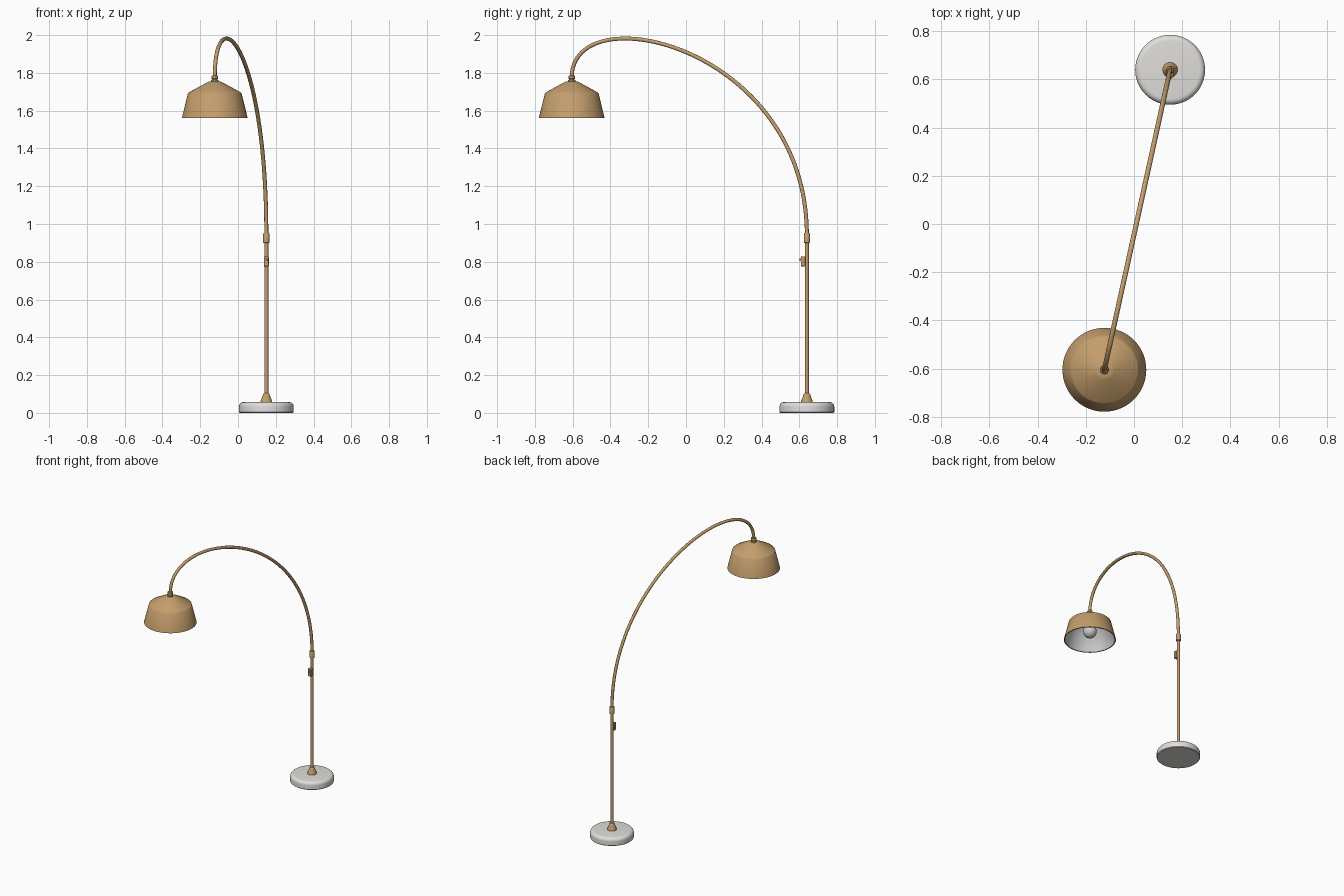
import bpy, math
from mathutils import Vector

if "Cube" in bpy.data.objects:
    bpy.data.objects.remove(bpy.data.objects["Cube"])

FOOT = Vector((0.15, 0.64, 0))
HEAD = Vector((-0.123, -0.605, 0))


def material(name, rgb):
    m = bpy.data.materials.new(name)
    m.diffuse_color = (*rgb, 1)
    m.use_nodes = True
    m.node_tree.nodes["Principled BSDF"].inputs["Base Color"].default_value = m.diffuse_color
    return m


brass = material("brass", (0.55, 0.34, 0.15))
stone = material("stone", (0.75, 0.73, 0.70))
white = material("white", (0.75, 0.75, 0.75))


def finish(ob, mat, angle=35):
    ob.data.materials.append(mat)
    bpy.ops.object.select_all(action='DESELECT')
    ob.select_set(True)
    bpy.context.view_layer.objects.active = ob
    bpy.ops.object.shade_smooth_by_angle(angle=math.radians(angle))
    return ob


def lathe(name, profile, at, mat, n=64, angle=35):
    """Revolve (radius, z) points around a vertical axis; r = 0 makes a pole."""
    verts, faces, rings = [], [], []
    for r, z in profile:
        k = 1 if r == 0 else n
        rings.append([len(verts) + i for i in range(k)])
        verts += [(r * math.cos(2 * math.pi * i / n), r * math.sin(2 * math.pi * i / n), z)
                  for i in range(k)]
    for a, b in zip(rings, rings[1:]):
        for i in range(n):
            j = (i + 1) % n
            f = [a[i % len(a)], a[j % len(a)], b[j % len(b)], b[i % len(b)]]
            faces.append(list(dict.fromkeys(f)))
    me = bpy.data.meshes.new(name)
    me.from_pydata(verts, [], faces)
    ob = bpy.data.objects.new(name, me)
    ob.location = at
    bpy.context.collection.objects.link(ob)
    return finish(ob, mat, angle)


def box(name, at, size, rot, mat, bevel):
    bpy.ops.mesh.primitive_cube_add(size=1, location=at, rotation=(0, 0, rot))
    ob = bpy.context.object
    ob.name = name
    ob.scale = size
    bpy.ops.object.transform_apply(location=False, rotation=False, scale=True)
    b = ob.modifiers.new("bevel", 'BEVEL')
    b.width, b.segments = bevel, 2
    return finish(ob, mat)


# Round weighted base with softened upper edge
edge = [(0.121 + 0.024 * math.cos(math.radians(a)), 0.033 + 0.024 * math.sin(math.radians(a)))
        for a in range(0, 91, 15)]
lathe("base", [(0, 0), (0.141, 0), (0.145, 0.004)] + edge + [(0, 0.057)], FOOT, stone)

# Flared foot, straight pole and joint collar
lathe("pole_foot", [(0, 0.056), (0.031, 0.056), (0.031, 0.062), (0.027, 0.07), (0.02, 0.09),
                    (0.016, 0.101), (0.012, 0.104), (0, 0.104)], FOOT, brass, 32)
lathe("pole", [(0, 0.06), (0.0105, 0.06), (0.0105, 0.95), (0, 0.95)], FOOT, brass, 24)
lathe("collar", [(0, 0.9), (0.014, 0.9), (0.0165, 0.903), (0.0165, 0.948), (0.014, 0.952),
                 (0, 0.952)], FOOT, brass, 32)

# Switch box on the front of the pole
box("switch_box", FOOT + Vector((0, -0.02, 0.802)), (0.026, 0.024, 0.054), 0, brass, 0.003)
box("switch_button", FOOT + Vector((0, -0.034, 0.81)), (0.01, 0.01, 0.014), 0, brass, 0.002)

# Curved arm
cu = bpy.data.curves.new("arm", 'CURVE')
cu.dimensions = '3D'
cu.bevel_depth, cu.bevel_resolution, cu.resolution_u = 0.0105, 4, 64
cu.use_fill_caps = True
sp = cu.splines.new('BEZIER')
sp.bezier_points.add(1)
for p, base, z, z_left, z_right in ((sp.bezier_points[0], FOOT, 0.94, 0.5, 1.945),
                                    (sp.bezier_points[1], HEAD, 1.775, 2.222, 1.5)):
    p.handle_left_type = p.handle_right_type = 'FREE'
    p.co = base + Vector((0, 0, z))
    p.handle_left = base + Vector((0, 0, z_left))
    p.handle_right = base + Vector((0, 0, z_right))
arm = bpy.data.objects.new("arm", cu)
bpy.context.collection.objects.link(arm)
bpy.ops.object.select_all(action='DESELECT')
arm.select_set(True)
bpy.context.view_layer.objects.active = arm
bpy.ops.object.convert(target='MESH')
finish(bpy.context.object, brass)

# Stepped fitting on top of the shade
lathe("shade_fitting", [(0, 1.745), (0.019, 1.745), (0.019, 1.762), (0.014, 1.764), (0.014, 1.767),
                        (0.018, 1.769), (0.018, 1.783), (0.013, 1.787), (0, 1.787)], HEAD, brass, 32)

# Shade shell and pale inner lining
lathe("shade", [(0.167, 1.562), (0.174, 1.562), (0.142, 1.692), (0.137, 1.697),
                (0.042, 1.749), (0.034, 1.753), (0, 1.755)], HEAD, brass, 64, 50)
lathe("shade_lining", [(0, 1.746), (0.034, 1.745), (0.135, 1.689), (0.167, 1.562)],
      HEAD, white, 64, 50)

# Bulb and socket
R, C = 0.046, 1.625
lathe("bulb", [(R * math.sin(math.radians(a)) if 0 < a < 180 else 0, C - R * math.cos(math.radians(a)))
               for a in range(0, 181, 12)], HEAD, white, 32)
lathe("socket", [(0, 1.655), (0.02, 1.655), (0.02, 1.745), (0, 1.745)], HEAD, brass, 32)
